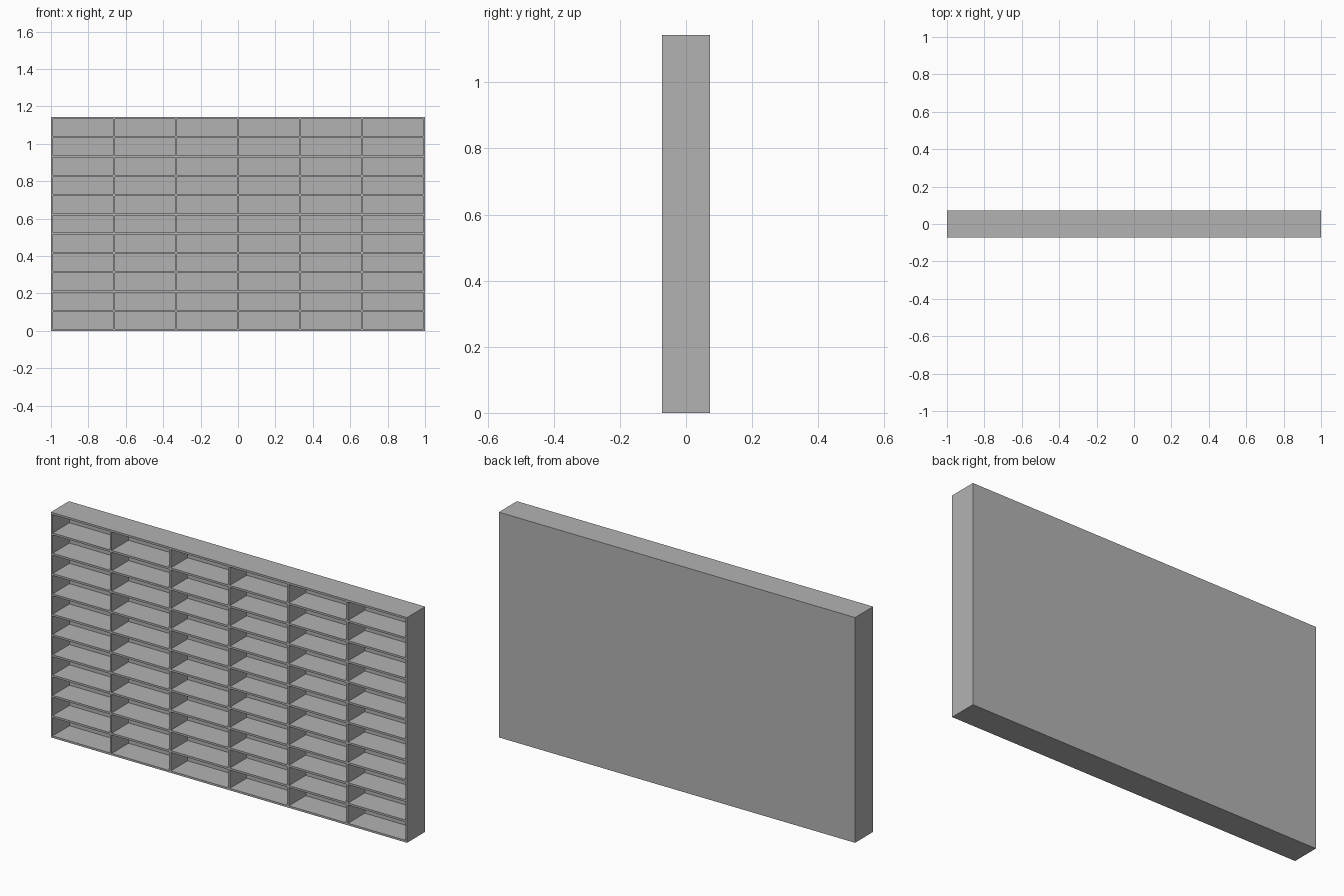
import bpy

cube = bpy.data.objects.get("Cube")
if cube:
    bpy.data.objects.remove(cube, do_unlink=True)

WIDTH, DEPTH, HEIGHT = 2.0, 0.145, 1.143
T = 0.01                      # board thickness
COLUMNS, ROWS = 6, 11
PITCH_X = (WIDTH - T) / COLUMNS
PITCH_Z = (HEIGHT - T) / ROWS

grey = bpy.data.materials.new("plain grey")
grey.use_nodes = True
colour = (0.45, 0.45, 0.45, 1)
grey.diffuse_color = colour
grey.node_tree.nodes["Principled BSDF"].inputs["Base Color"].default_value = colour


def board(name, low, high):
    """Box spanning two opposite corners."""
    centre = [(a + b) / 2 for a, b in zip(low, high)]
    bpy.ops.mesh.primitive_cube_add(size=1, location=centre)
    obj = bpy.context.object
    obj.name = name
    obj.scale = [b - a for a, b in zip(low, high)]
    bpy.ops.object.transform_apply(location=False, rotation=False, scale=True)
    obj.data.materials.append(grey)
    return obj


left, front, back = -WIDTH / 2, -DEPTH / 2, DEPTH / 2
inner_back = back - T

# Outer frame and back panel
board("bottom_board", (left, front, 0), (-left, back, T))
board("top_board", (left, front, HEIGHT - T), (-left, back, HEIGHT))
board("right_side", (left, front, T), (left + T, back, HEIGHT - T))
board("left_side", (-left - T, front, T), (-left, back, HEIGHT - T))
board("back_panel", (left + T, inner_back, T), (-left - T, back, HEIGHT - T))

# Upright dividers
for c in range(1, COLUMNS):
    x = left + c * PITCH_X
    board(f"divider_{c}", (x, front, T), (x + T, inner_back, HEIGHT - T))

# Shelves fitted between the uprights
for c in range(COLUMNS):
    x = left + c * PITCH_X
    for r in range(1, ROWS):
        z = r * PITCH_Z
        board(f"shelf_{c + 1}_{r}", (x + T, front, z),
              (x + PITCH_X, inner_back, z + T))
